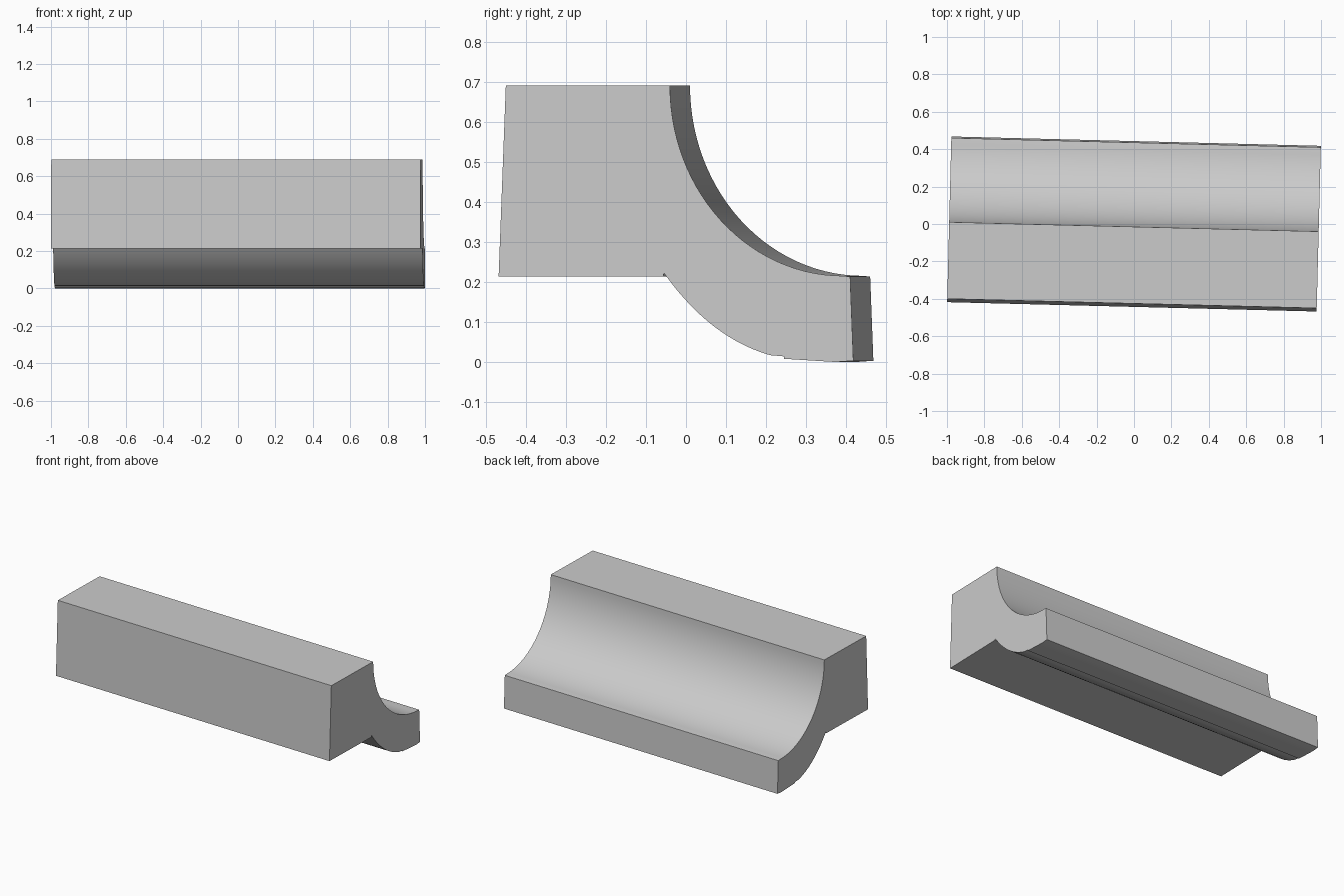
import bpy, bmesh, math

if "Cube" in bpy.data.objects:
    bpy.data.objects.remove(bpy.data.objects["Cube"])

HALF_LEN = 0.988
YAW = math.radians(-1.45)

# Cross-section (y, z): block, cove groove, lip, curved underside
profile = [(-0.443, 0.213), (-0.425, 0.69)]
STEPS = 28
for i in range(STEPS + 1):
    a = math.pi / 2 * i / STEPS
    profile.append((0.417 - 0.432 * math.cos(a), 0.69 - 0.475 * math.sin(a)))
profile += [(0.435, 0.213), (0.443, 0.003), (0.40, 0.0), (0.365, 0.002),
            (0.27, 0.008), (0.27, 0.014), (0.235, 0.017)]

# Underside curve up to the small notch under the block
p0, p1, p2 = (0.235, 0.017), (0.085, 0.06), (-0.030, 0.222)
for i in range(1, 15):
    t = i / 14
    profile.append(tuple((1 - t) ** 2 * a + 2 * t * (1 - t) * b + t * t * c
                         for a, b, c in zip(p0, p1, p2)))
profile.append((-0.032, 0.213))

# Extrude the cross-section along the length
bm = bmesh.new()
ends = [[bm.verts.new((x, y, z)) for y, z in profile] for x in (-HALF_LEN, HALF_LEN)]
n = len(profile)
for i in range(n):
    j = (i + 1) % n
    bm.faces.new((ends[0][i], ends[0][j], ends[1][j], ends[1][i]))
bm.faces.new(ends[0])
bm.faces.new(ends[1][::-1])
bmesh.ops.recalc_face_normals(bm, faces=bm.faces)
mesh = bpy.data.meshes.new("cove_moulding")
bm.to_mesh(mesh)
bm.free()

moulding = bpy.data.objects.new("cove_moulding", mesh)
moulding.rotation_euler.z = YAW
bpy.context.collection.objects.link(moulding)
bpy.context.view_layer.objects.active = moulding
moulding.select_set(True)
bpy.ops.object.shade_smooth_by_angle(angle=math.radians(25))
